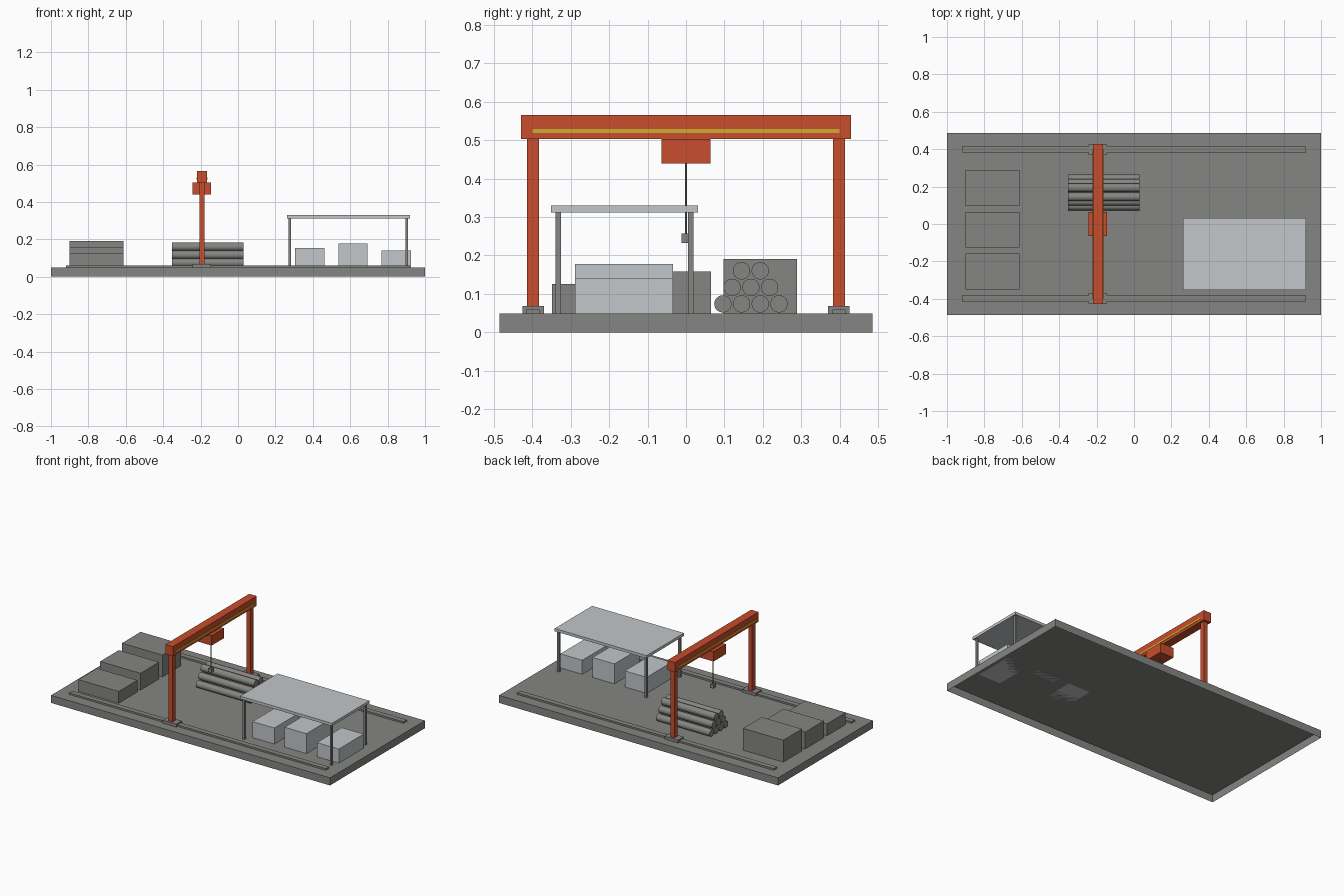
import bpy
import bmesh
from math import pi, radians

old = bpy.data.objects.get("Cube")
if old:
    bpy.data.objects.remove(old, do_unlink=True)


def material(name, rgb):
    mat = bpy.data.materials.new(name)
    mat.use_nodes = True
    color = (*rgb, 1)
    mat.diffuse_color = color
    mat.node_tree.nodes["Principled BSDF"].inputs["Base Color"].default_value = color
    return mat


grey = material("yard grey", (0.235, 0.235, 0.225))
pale = material("pale sheet metal", (0.54, 0.57, 0.59))
orange = material("crane orange", (0.58, 0.075, 0.025))
yellow = material("stripe yellow", (0.62, 0.41, 0.03))


def box(name, x, y, z, mat, open_bottom=False):
    """Box from (low, high) ranges on each axis."""
    bm = bmesh.new()
    bmesh.ops.create_cube(bm, size=1)
    for v in bm.verts:
        v.co = [lo + (c + 0.5) * (hi - lo) for c, (lo, hi) in zip(v.co, (x, y, z))]
    if open_bottom:
        bm.normal_update()
        under = [f for f in bm.faces if f.normal.z < -0.5]
        bmesh.ops.delete(bm, geom=under, context='FACES_ONLY')
    mesh = bpy.data.meshes.new(name)
    bm.to_mesh(mesh)
    bm.free()
    mesh.materials.append(mat)
    obj = bpy.data.objects.new(name, mesh)
    bpy.context.collection.objects.link(obj)
    return obj


def around(center, size):
    return (center - size / 2, center + size / 2)


def cylinder(name, radius, depth, location, mat, sides=32, along_x=False):
    bpy.ops.mesh.primitive_cylinder_add(
        vertices=sides, radius=radius, depth=depth, location=location,
        rotation=(0, pi / 2 if along_x else 0, 0))
    obj = bpy.context.object
    obj.name = name
    obj.data.materials.append(mat)
    bpy.ops.object.shade_smooth_by_angle(angle=radians(40))
    return obj


GROUND = 0.049
CRANE_X = -0.193

# Hollow yard slab
box("yard_slab", (-1, 1), (-0.486, 0.486), (0, GROUND), grey, open_bottom=True)

# Rails, crane feet and legs
for side, label in ((-1, "front"), (1, "back")):
    y = side * 0.398
    box(f"{label}_rail", (-0.92, 0.92), around(y, 0.034), (GROUND, 0.06), grey)
    box(f"{label}_crane_foot", around(CRANE_X, 0.098), around(y, 0.056),
        (GROUND, 0.068), grey)
    box(f"{label}_crane_leg", around(CRANE_X, 0.028), around(y, 0.031),
        (0.068, 0.503), orange)

# Crane beam with a stripe on each side
box("crane_beam", around(CRANE_X, 0.054), (-0.429, 0.429), (0.503, 0.566), orange)
for side, label in ((-1, "right"), (1, "left")):
    box(f"{label}_beam_stripe", around(CRANE_X + side * 0.027, 0.004),
        (-0.4, 0.4), (0.519, 0.53), yellow)

# Trolley, cable and hook block
box("trolley", around(CRANE_X, 0.098), (-0.064, 0.064), (0.439, 0.503), orange)
cylinder("hoist_cable", 0.002, 0.185, (CRANE_X, 0, 0.348), grey, sides=8)
box("hook_block", around(CRANE_X, 0.024), around(0, 0.024), (0.233, 0.257), grey)

# Pyramid of pipes
for row in range(3):
    for i in range(4 - row):
        y = 0.096 + row * 0.0243 + i * 0.0487
        cylinder(f"pipe_{row + 1}_{i + 1}", 0.0225, 0.384,
                 (-0.162, y, 0.074 + row * 0.043), grey, along_x=True)

# Stepped material stacks
for i, top in enumerate((0.126, 0.158, 0.191)):
    box(f"material_stack_{i + 1}", (-0.9, -0.611), around(-0.254 + i * 0.2235, 0.191),
        (GROUND, top), grey)

# Canopy, its posts and the crates below it
box("canopy_roof", (0.261, 0.92), (-0.352, 0.031), (0.312, 0.33), pale)
for x in (0.277, 0.903):
    for y in (-0.333, 0.012):
        box("canopy_post", around(x, 0.014), around(y, 0.014), (GROUND, 0.312), grey)
for i, top in enumerate((0.153, 0.178, 0.14)):
    box(f"crate_{i + 1}", around(0.384 + i * 0.231, 0.157), around(-0.161, 0.255),
        (GROUND, top), pale)
